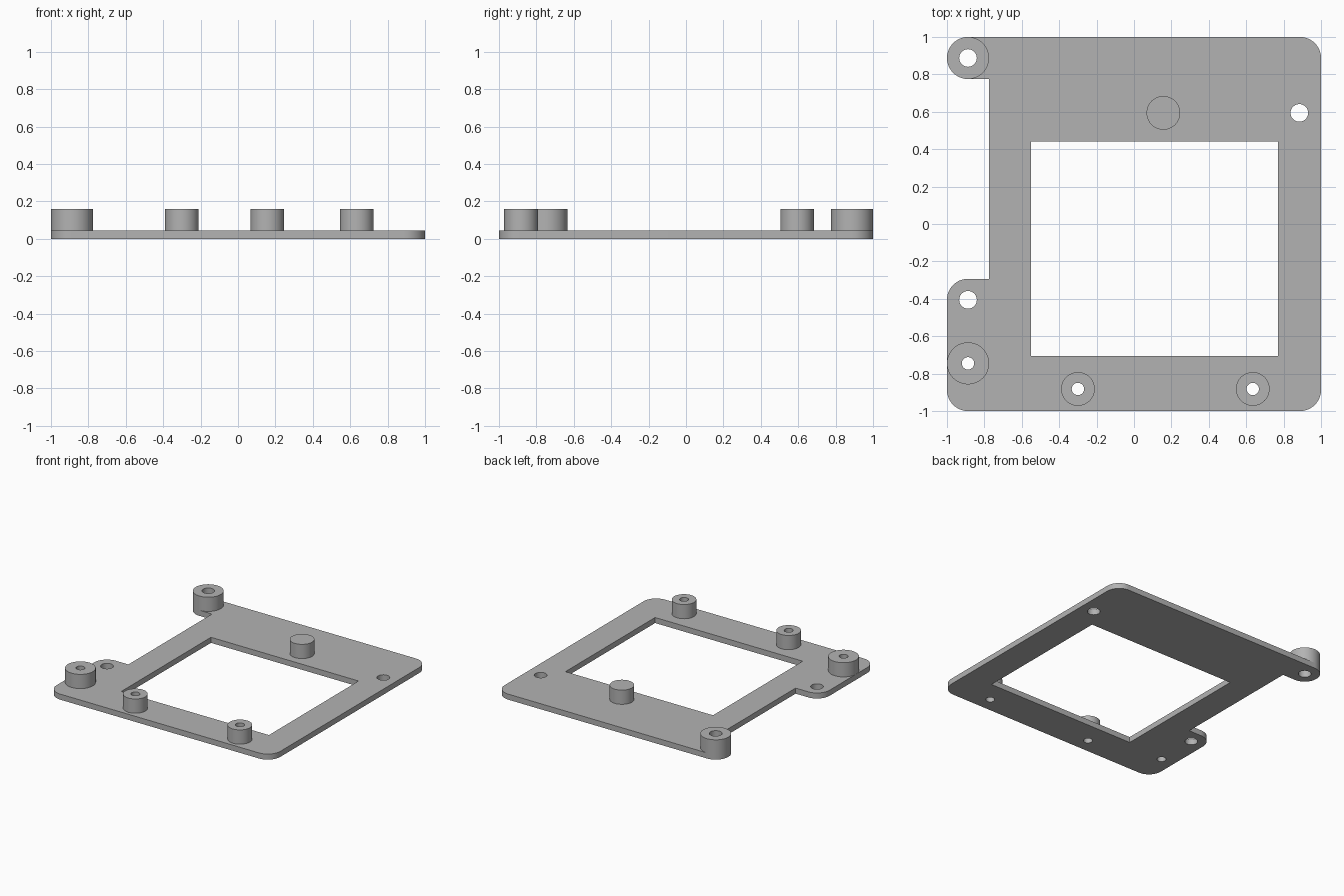
import bpy
import bmesh
from math import sin, cos, radians, pi

cube = bpy.data.objects.get("Cube")
if cube:
    bpy.data.objects.remove(cube, do_unlink=True)

PLATE_TOP, POST_TOP = 0.045, 0.16
CORNER = 0.1125          # corner radius, also the large post radius
EDGE = 1 - CORNER        # corner centre distance
SMALL_POST = 0.09
WIDE_HOLE, NARROW_HOLE = 0.047, 0.033

grey = bpy.data.materials.new("plain grey")
grey.use_nodes = True
grey.diffuse_color = (0.45, 0.45, 0.45, 1)
grey.node_tree.nodes["Principled BSDF"].inputs["Base Color"].default_value = grey.diffuse_color


def arc(x, y, r, start, end, steps):
    angles = [radians(start + (end - start) * i / steps) for i in range(steps + 1)]
    return [(x + r * cos(a), y + r * sin(a)) for a in angles]


def circle(x, y, r, steps=48):
    return arc(x, y, r, 0, 360, steps)[:-1]


def extruded(name, loops, bottom, top):
    """Fill the outer loop minus the inner loops, then extrude upward."""
    bm = bmesh.new()
    for loop in loops:
        verts = [bm.verts.new((x, y, bottom)) for x, y in loop]
        for a, b in zip(verts, verts[1:] + verts[:1]):
            bm.edges.new((a, b))
    bmesh.ops.triangle_fill(bm, use_beauty=True, edges=bm.edges[:], normal=(0, 0, 1))
    base = bm.faces[:]
    result = bmesh.ops.extrude_face_region(bm, geom=base, use_keep_orig=True)
    for item in result["geom"]:
        if isinstance(item, bmesh.types.BMVert):
            item.co.z = top
    bmesh.ops.recalc_face_normals(bm, faces=bm.faces[:])
    mesh = bpy.data.meshes.new(name)
    bm.to_mesh(mesh)
    bm.free()
    mesh.materials.append(grey)
    obj = bpy.data.objects.new(name, mesh)
    bpy.context.collection.objects.link(obj)
    bpy.ops.object.select_all(action='DESELECT')
    obj.select_set(True)
    bpy.context.view_layer.objects.active = obj
    bpy.ops.object.shade_smooth_by_angle(angle=pi / 6)
    return obj


# Posts: name, x, y, radius, hole radius (zero means solid)
posts = [
    ("back_right_post", -EDGE, EDGE, CORNER, WIDE_HOLE),
    ("front_right_post", -EDGE, -0.745, CORNER, NARROW_HOLE),
    ("front_middle_post", -0.3, -0.882, SMALL_POST, NARROW_HOLE),
    ("front_left_post", 0.635, -0.882, SMALL_POST, NARROW_HOLE),
    ("back_solid_post", 0.157, 0.594, SMALL_POST, 0),
]

# Plate outline, with two rounded tabs on the right side
notch_x, notch_low = -0.775, -0.293
outline = (
    arc(EDGE, -EDGE, CORNER, -90, 0, 12)
    + arc(EDGE, EDGE, CORNER, 0, 90, 12)
    + arc(-EDGE, EDGE, CORNER, 90, 270, 24)
    + [(notch_x, EDGE - CORNER), (notch_x, notch_low)]
    + arc(-EDGE, notch_low - CORNER, CORNER, 90, 180, 12)
    + arc(-EDGE, -EDGE, CORNER, 180, 270, 12)
)

# Window and screw holes through the plate
window = [(-0.55, -0.705), (0.77, -0.705), (0.77, 0.44), (-0.55, 0.44)]
holes = [circle(x, y, hole) for _, x, y, _, hole in posts if hole]
holes += [circle(-EDGE, notch_low - CORNER, WIDE_HOLE), circle(0.884, 0.594, WIDE_HOLE)]
extruded("base_plate", [outline, window] + holes, 0, PLATE_TOP)

# Standoff posts
for name, x, y, radius, hole in posts:
    loops = [circle(x, y, radius)]
    if hole:
        loops.append(circle(x, y, hole))
    extruded(name, loops, PLATE_TOP, POST_TOP)
